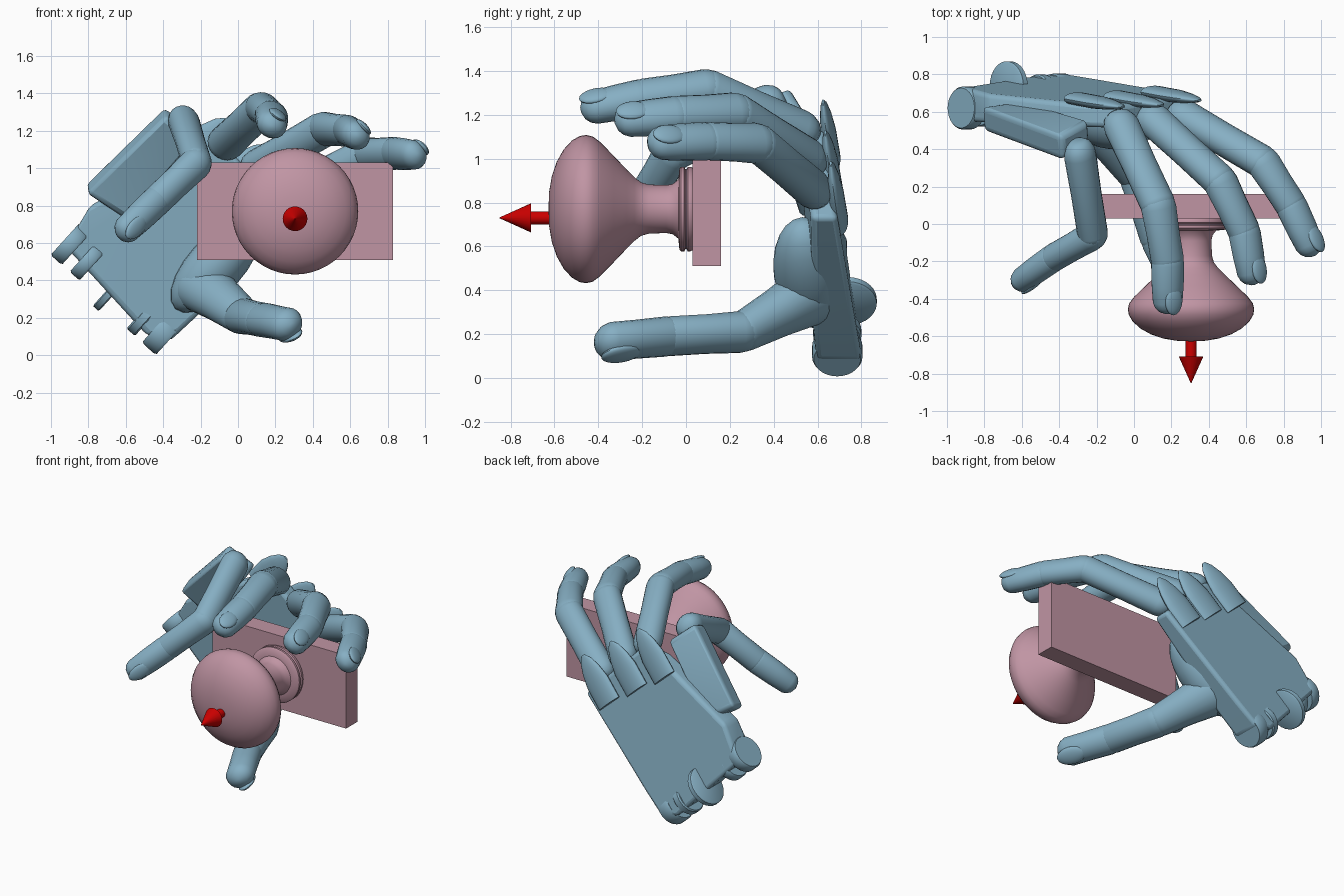
import bpy, bmesh, math
from mathutils import Vector as V

if "Cube" in bpy.data.objects:
    bpy.data.objects.remove(bpy.data.objects["Cube"])


def material(name, col):
    m = bpy.data.materials.new(name)
    m.diffuse_color = (*col, 1)
    m.use_nodes = True
    m.node_tree.nodes["Principled BSDF"].inputs["Base Color"].default_value = m.diffuse_color
    return m


BLUE = material("hand_blue", (0.24, 0.43, 0.55))
PINK = material("knob_pink", (0.53, 0.30, 0.37))
RED = material("arrow_red", (0.6, 0.0, 0.0))


def finish(name, bm, mat, bevel=0, angle=40):
    bmesh.ops.recalc_face_normals(bm, faces=bm.faces)
    me = bpy.data.meshes.new(name)
    bm.to_mesh(me)
    bm.free()
    me.materials.append(mat)
    ob = bpy.data.objects.new(name, me)
    bpy.context.collection.objects.link(ob)
    if bevel:
        b = ob.modifiers.new("bevel", 'BEVEL')
        b.width, b.segments, b.limit_method = bevel, 3, 'ANGLE'
    bpy.ops.object.select_all(action='DESELECT')
    ob.select_set(True)
    bpy.context.view_layer.objects.active = ob
    bpy.ops.object.shade_smooth_by_angle(angle=math.radians(angle))
    return ob


def loft(name, origin, axis, dorsal, rings, mat, n=20, flat=1.0):
    """Stack of elliptical rings (distance, radius) along an axis, capped."""
    bm = bmesh.new()
    a = V(axis).normalized()
    d = V(dorsal)
    d = (d - a * d.dot(a)).normalized()
    s = a.cross(d)
    loops = []
    for t, r in rings:
        c = V(origin) + a * t
        loops.append([bm.verts.new(c + s * (r * math.cos(k)) + d * (r * flat * math.sin(k)))
                      for k in (2 * math.pi * i / n for i in range(n))])
    for p, q in zip(loops, loops[1:]):
        for i in range(n):
            bm.faces.new((p[i], p[(i + 1) % n], q[(i + 1) % n], q[i]))
    bm.faces.new(loops[0])
    bm.faces.new(loops[-1])
    return finish(name, bm, mat)


def hull(name, pts, mat, bevel=0.0):
    bm = bmesh.new()
    for p in pts:
        bm.verts.new(p)
    bmesh.ops.convex_hull(bm, input=bm.verts[:])
    bmesh.ops.dissolve_limit(bm, angle_limit=0.02, verts=bm.verts[:], edges=bm.edges[:])
    return finish(name, bm, mat, bevel)


def ellipsoid(name, c, ax, size, up):
    """Ellipsoid with its long axis along ax and its third axis towards up."""
    bm = bmesh.new()
    bmesh.ops.create_uvsphere(bm, u_segments=20, v_segments=12, radius=1)
    a = V(ax).normalized()
    d = V(up)
    d = (d - a * d.dot(a)).normalized()
    s = a.cross(d)
    for v in bm.verts:
        x, y, z = v.co
        v.co = V(c) + a * (x * size[0]) + s * (y * size[1]) + d * (z * size[2])
    return finish(name, bm, BLUE)


def finger(name, pts, radii):
    """Three jointed segments with a rounded tip and a nail."""
    pts = [V(p) for p in pts]
    dorsal = pts[1] - pts[0].lerp(pts[3], 0.4)
    for i, seg in enumerate(("proximal", "middle", "distal")):
        p, q = pts[i], pts[i + 1]
        L, r0, r1 = (q - p).length, radii[i], radii[i + 1]
        rings = [(-0.75 * r0, .45 * r0), (-0.55 * r0, .75 * r0), (-0.2 * r0, .94 * r0), (0.15 * r0, r0)]
        if i < 2:
            rings += [(L * .5, (r0 + r1) * .485), (L - .1 * r1, r1), (L + .15 * r1, .94 * r1),
                      (L + .4 * r1, .7 * r1)]
        else:
            rings += [(L * .45, r0 * .97), (L - .75 * r1, r1 * .97), (L - .4 * r1, r1 * .82),
                      (L - .15 * r1, r1 * .56), (L, r1 * .15)]
        loft(f"{name}_{seg}", p, q - p, dorsal, rings, BLUE, flat=0.88)
    a = pts[3] - pts[2]
    d = (dorsal - a * dorsal.dot(a) / a.length_squared).normalized()
    ellipsoid(name + "_nail", pts[3] - a * .28 + d * radii[3] * .72, a,
              (a.length * .27, radii[3] * .62, radii[3] * .25), d)


# Mounting plate
hull("plate", [(x, y, z) for x in (-.22, .83) for y in (.03, .16) for z in (.51, 1.03)], PINK)

# Turned knob, front tip to back flange
loft("knob", (.305, 0, .77), (0, 1, 0), (0, 0, 1),
     [(-.627, .01), (-.624, .08), (-.612, .15), (-.59, .215), (-.558, .272), (-.52, .313), (-.485, .333),
      (-.455, .338), (-.425, .331), (-.39, .305), (-.33, .243), (-.27, .18), (-.235, .145), (-.205, .122),
      (-.17, .112), (-.09, .109), (-.06, .115), (-.035, .135), (-.03, .185), (-.022, .193), (-.008, .193),
      (-.003, .183), (.003, .183), (.008, .193), (.02, .193), (.03, .188)], PINK, n=48)

# Direction arrow
loft("arrow_shaft", (.305, 0, .73), (0, 1, 0), (0, 0, 1), [(-.71, .03), (-.55, .03)], RED)
loft("arrow_head", (.305, 0, .73), (0, 1, 0), (0, 0, 1), [(-.85, .002), (-.708, .066)], RED, n=24)


# Palm slab: outline in x, z with thickness, lying on the tilted back plane
def back(x, z):
    return .812 - .014 * x - .16 * z


outline = [(-.92, .58, .18), (-.49, .11, .21), (-.36, .08, .21), (-.22, .21, .2), (.31, .73, .12),
           (-.08, 1.13, .12), (-.25, 1.1, .12), (-.79, .8, .15)]
hull("palm", [(x, back(x, z) - o, z) for x, z, t in outline for o in (0, t)], BLUE, .025)
ellipsoid("thumb_mound", (-.12, .56, .48), (.68, -.1, .73), (.32, .15, .16), (0, -1, 0))

# Hinge lugs and pulley disc at the wrist
U = V((.74, 0, -.67))
for i, (x, y, z, r, w) in enumerate([(-.895, .62, .595, .115, .04), (-.8, .63, .505, .11, .035),
                                    (-.5, .69, .205, .11, .03), (-.40, .69, .12, .115, .05),
                                    (-.67, .735, .35, .135, .022)]):
    loft("wrist_disc" if i == 4 else f"wrist_lug_{i}", (x, y, z), U, (0, 1, 0),
         [(-w, r * .93), (-w * .7, r), (w * .7, r), (w, r * .93)], BLUE, n=28)

# Folding side bone under the little finger
side = [(-.81, .5, .86), (-.6, .53, .72), (-.38, .34, 1.28), (-.23, .42, 1.15)]
hull("little_metacarpal", [V(p) + V(o) for p in side for o in ((0, 0, 0), (-.01, .13, .05))], BLUE, .03)

# Fingers and thumb
finger("little_finger", [(-.29, .38, 1.25), (-.22, -.06, 1.03), (-.43, -.18, .83), (-.635, -.325, .635)],
       (.095, .09, .085, .078))
finger("ring_finger", [(-.07, .53, 1.13), (.13, .1, 1.32), (.18, -.2, 1.28), (.18, -.48, 1.22)],
       (.1, .098, .092, .085))
finger("middle_finger", [(.1, .56, 1.0), (.46, .23, 1.21), (.59, -.04, 1.2), (.64, -.325, 1.17)],
       (.1, .098, .092, .085))
finger("index_finger", [(.26, .58, .86), (.69, .33, 1.07), (.84, .1, 1.08), (.965, -.17, 1.07)],
       (.1, .098, .092, .085))
finger("thumb", [(-.2, .57, .38), (.02, .26, .21), (.13, -.08, .19), (.29, -.41, .16)],
       (.155, .105, .1, .1))

# Pointed knuckle guards on the back of the palm
for i, tip in enumerate([(-.06, .625, 1.26), (.15, .635, 1.12), (.35, .66, .98)]):
    a = V((.67, -.125, .73)).normalized()
    loft(f"knuckle_guard_{i + 1}", V(tip) - a * .36, a, (0, 1, 0),
         [(0, .1), (.16, .1), (.25, .08), (.32, .05), (.36, .015)], BLUE, flat=.35)
